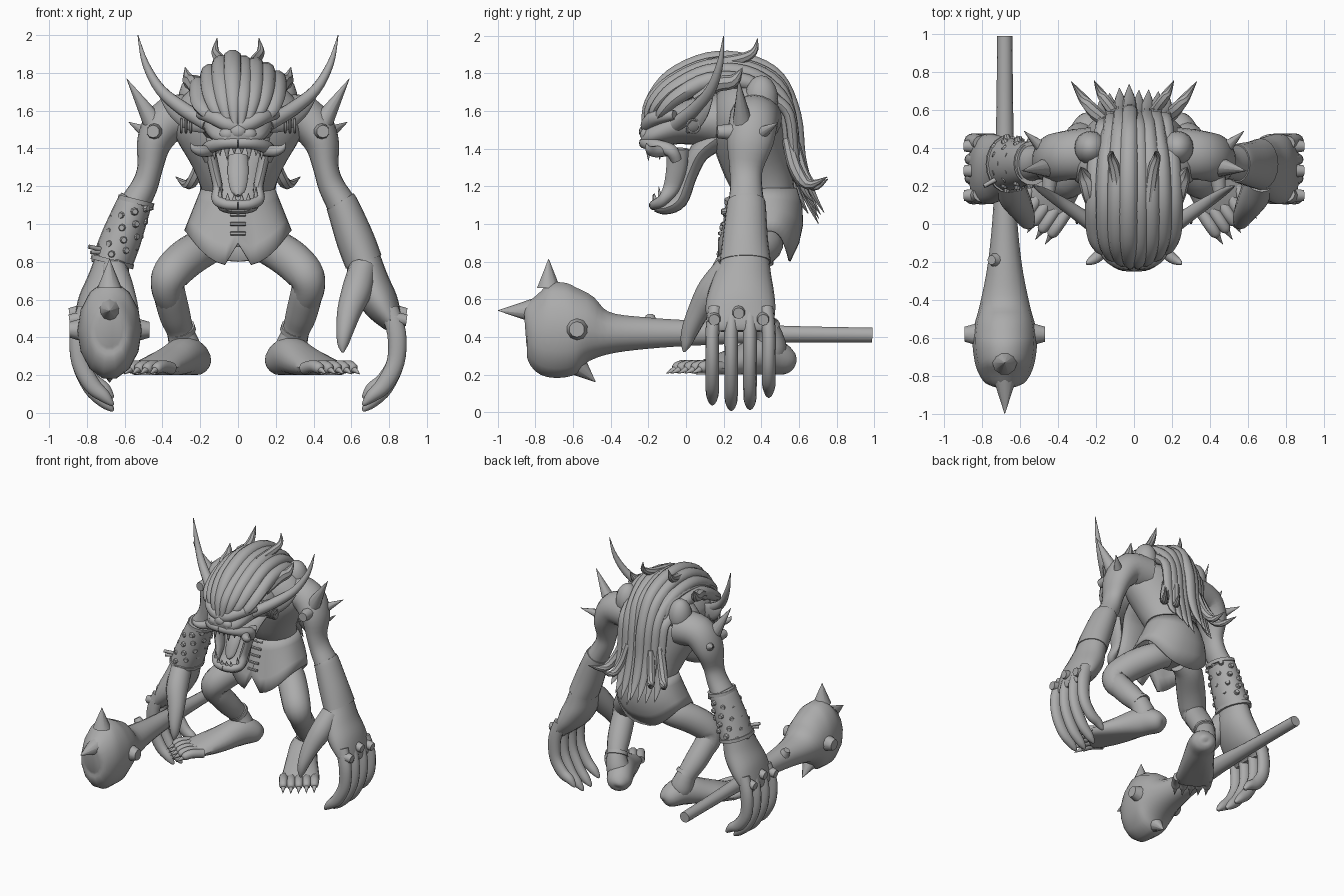
import bpy, bmesh, math
from mathutils import Vector as V

grey = bpy.data.materials.new("stone grey")
grey.diffuse_color = (0.41, 0.41, 0.41, 1)


def finish(name, bm, mirror=False):
    bmesh.ops.recalc_face_normals(bm, faces=bm.faces)
    me = bpy.data.meshes.new(name)
    bm.to_mesh(me)
    bm.free()
    me.materials.append(grey)
    ob = bpy.data.objects.new(name, me)
    bpy.context.collection.objects.link(ob)
    if mirror:
        ob.modifiers.new("mirror", 'MIRROR')
    return ob


def spline(pts, k):
    """Catmull-Rom through (x, y, z, a, b) rows."""
    P = [tuple(p) if len(p) == 5 else tuple(p) + (p[3],) for p in pts]
    P = [P[0]] + P + [P[-1]]
    out = []
    for i in range(1, len(P) - 2):
        for j in range(k):
            t = j / k
            out.append([0.5 * (2 * q + (r - p) * t + (2 * p - 5 * q + 4 * r - s) * t * t
                        + (3 * q - p - 3 * r + s) * t ** 3)
                        for p, q, r, s in zip(*P[i - 1:i + 3])])
    return out + [list(P[-1])]


def add_loft(bm, pts, side=(1, 0, 0), seg=12, k=4, floor=None):
    """Elliptical tube: radius a along side, radius b across it."""
    rows = spline(pts, k)
    rings = []
    for i, r in enumerate(rows):
        c = V(r[:3])
        t = (V(rows[min(i + 1, len(rows) - 1)][:3]) - V(rows[max(i - 1, 0)][:3])).normalized()
        u = V(side) - t * t.dot(V(side))
        u.normalize()
        w = t.cross(u)
        a, b = max(r[3], .001), max(r[4], .001)
        ring = []
        for n in range(seg):
            g = math.tau * n / seg
            p = c + u * a * math.cos(g) + w * b * math.sin(g)
            if floor is not None:
                p.z = max(p.z, floor)
            ring.append(bm.verts.new(p))
        rings.append(ring)
    for A, B in zip(rings, rings[1:]):
        for n in range(seg):
            m = (n + 1) % seg
            bm.faces.new((A[n], A[m], B[m], B[n]))
    bm.faces.new(rings[0])
    bm.faces.new(rings[-1])


def loft(name, pts, mirror=False, **kw):
    return lofts(name, [pts], mirror, **kw)


def lofts(name, paths, mirror=False, **kw):
    bm = bmesh.new()
    for p in paths:
        add_loft(bm, p, **kw)
    return finish(name, bm, mirror)


def any_side(d):
    return (0, 0, 1) if abs(d.z) < .7 * d.length else (1, 0, 0)


def spikes(name, items, mirror=False, end=0, seg=10):
    """Cones or studs given as (base, tip, radius); end scales the tip radius."""
    bm = bmesh.new()
    for a, b, r in items:
        add_loft(bm, [(*a, r), (*b, r * end)], side=any_side(V(b) - V(a)), seg=seg, k=1)
    return finish(name, bm, mirror)


def ball(name, c, s, mirror=False):
    bm = bmesh.new()
    bmesh.ops.create_uvsphere(bm, u_segments=16, v_segments=10, radius=1)
    for v in bm.verts:
        v.co = V(c) + V([v.co[i] * s[i] for i in range(3)])
    return finish(name, bm, mirror)


# body
loft("torso", [(0, .42, .88, .12, .09), (0, .42, 1, .18, .15), (0, .43, 1.15, .185, .15),
               (0, .38, 1.3, .24, .18), (0, .33, 1.5, .35, .2), (0, .33, 1.62, .33, .19),
               (0, .36, 1.71, .24, .13), (0, .37, 1.76, .1, .06)], seg=24)
ball("shoulder_blade", (.23, .4, 1.66), (.085, .09, .13), True)

# arms, hands and fingers
ARM = [(.22, .37, 1.56, .14, .13), (.36, .36, 1.55, .13, .12), (.44, .34, 1.44, .125, .095),
       (.465, .32, 1.3, .09, .068), (.495, .32, 1.2, .085, .07), (.56, .32, 1.08, .1, .082),
       (.62, .315, .92, .115, .095), (.665, .315, .8, .13, .095), (.7, .3, .68, .165, .105),
       (.76, .29, .57, .185, .095), (.82, .29, .47, .175, .055), (.83, .29, .43, .15, .035)]
loft("arm", ARM, True, side=(0, 1, 0), seg=20)
FINGERS = [(.14, .04), (.24, .01), (.34, .015), (.44, .08)]
lofts("finger", [[(.8, y * .9 + .03, .55, .04, .05), (.84, y, .42, .037, .05), (.835, y, .27, .036, .047),
                  (.775, y, .13 + z / 2, .036, .045), (.71, y, .05 + z, .033, .034),
                  (.675, y, z + .015, .02, .018), (.66, y, z, .006)]
                 for y, z in FINGERS], True, side=(0, 1, 0))
loft("thumb", [(.66, .23, .76, .08, .075), (.63, .14, .65, .08, .08), (.59, .07, .54, .06, .065),
               (.565, .02, .43, .045, .045), (.555, 0, .36, .028, .028), (.555, -.01, .32, .006)],
     True, side=(0, 1, 0))
spikes("knuckle_stud", [((.82, y, z), (.893, y, z - .01), .04) for y, z in
                        ((.15, .5), (.28, .535), (.41, .5))], True, end=.75)

# forearm wraps: plain sleeve on one arm, studded bracer on the other
grow = lambda rows, d, s: [(s * x, y, z, a + d, b + d) for x, y, z, a, b in rows]
FORE = [(.54, .32, 1.12, .095, .077)] + ARM[5:8]
loft("sleeve", grow(FORE, .006, 1), side=(0, 1, 0), seg=20)
loft("bracer", grow(FORE, .013, -1), side=(0, 1, 0), seg=20)
for nm, r in (("bracer_top_rim", FORE[0]), ("bracer_bottom_rim", FORE[-1])):
    x, y, z, a, b = r
    loft(nm, grow([(x - .003, y, z + .012, a, b), (x + .003, y, z - .012, a, b)], .021, -1),
         side=(0, 1, 0), seg=20, k=1)
studs = []
for row, (x, z, a, b) in enumerate(((.565, 1.06, .115, .1), (.595, .985, .122, .105),
                                    (.625, .91, .13, .108), (.65, .845, .138, .108))):
    for n in range(9):
        g = math.tau * (n + row % 2 / 2) / 9
        c, s = math.cos(g), math.sin(g)
        studs.append(((-x + b * c * .9, .318 + a * s * .9, z + .03 * c),
                      (-x + (b + .017) * c, .318 + (a + .017) * s, z + .03 * c), .024))
spikes("bracer_stud", studs, end=.6, seg=8)
spikes("bracer_tie", [((-.7, .25, .86), (-.79, .2, .88), .014), ((-.7, .25, .85), (-.78, .2, .85), .012)], end=.8)

# shoulder spikes
spikes("shoulder_spike", [((.45, .3, 1.54), (.59, .28, 1.77), .055),
                          ((.46, .38, 1.47), (.58, .49, 1.54), .045)], True)
spikes("shoulder_stud", [((.44, .25, 1.49), (.45, .165, 1.49), .045)], True, end=.75)

# legs and feet
loft("thigh", [(.06, .44, .91, .08), (.16, .41, .885, .1), (.27, .31, .82, .105),
               (.355, .23, .735, .1), (.375, .24, .66, .085), (.355, .3, .59, .078)],
     True, side=(.6, .8, 0), seg=16)
loft("shin", [(.365, .25, .67, .08), (.36, .28, .62, .085), (.335, .36, .52, .083), (.305, .43, .43, .072),
              (.28, .45, .34, .085), (.26, .45, .27, .07)], True, seg=16)
spikes("shin_wrap", [((.305, .42, .45), (.298, .436, .428), .078)], True, end=1, seg=16)
SD, FD = V((.83, .55, 0)), V((.55, -.83, 0))
loft("foot", [(.19, .57, .26, .01, .01), (.195, .56, .265, .05, .045), (.22, .52, .275, .088, .08),
              (.275, .42, .3, .1, .105), (.36, .28, .265, .118, .085), (.45, .14, .235, .135, .055),
              (.49, .08, .23, .125, .03)], True, side=SD, seg=16, floor=.2)
toes, claws = [], []
for n in range(5):
    o = V((.445, .13, .235)) + SD * (n - 2) * .056
    L = .17 - abs(n - 1) * .008
    toes.append([(*o, .033), (*(o + FD * L * .55 + V((0, 0, .012))), .033), (*(o + FD * L * .9), .028),
                 (*(o + FD * L + V((0, 0, -.005))), .01)])
    claws.append((o + FD * L * .85, o + FD * (L + .05) + V((0, 0, -.03)), .022))
lofts("toe", toes, True, side=SD, floor=.2, seg=10)
spikes("toe_claw", claws, True)

# flared skirt with pointed, slit hem
bm = bmesh.new()
N, rings = 40, []
for t in (0, .25, .5, .75, 1):
    ring = []
    for n in range(N):
        g = math.tau * n / N
        c, s = math.cos(g), math.sin(g)
        hem = .965 - (.185 if s < 0 else .165) * abs(s) ** 2.5
        hem = .9 if n == N * 3 // 4 else hem
        z = 1.19 + (hem - 1.19) * t
        depth = .09 * t if s < 0 else .2 * t * (1 - t) - .035 * t
        cc = math.copysign(abs(c) ** (1 - .25 * t), c)
        ss = math.copysign(abs(s) ** (1 - .25 * t), s)
        ring.append(bm.verts.new(((.195 + .09 * t) * cc, .425 + (.165 + depth) * ss, z)))
    rings.append(ring)
for A, B in zip(rings, rings[1:]):
    for n in range(N):
        bm.faces.new((A[n], A[n - 1], B[n - 1], B[n]))
skirt = finish("skirt", bm)
skirt.modifiers.new("thickness", 'SOLIDIFY').thickness = .012
lofts("skirt_stitch", [[(-.04, y, z, .01), (0, y - .006, z, .01), (.04, y, z, .01)]
                       for z, y in ((.95, .184), (1, .199), (1.05, .215), (1.1, .231), (1.15, .247))],
      side=(0, 0, 1), seg=6)

# head
loft("head", [(0, .32, 1.53, .2, .17), (0, .12, 1.55, .21, .14), (0, -.03, 1.53, .19, .11),
              (0, -.13, 1.49, .165, .08), (0, -.2, 1.46, .13, .055), (0, -.24, 1.455, .07, .035)], seg=20)
loft("brow", [(0, -.2, 1.51, .035), (.06, -.2, 1.53, .04), (.13, -.16, 1.565, .04), (.2, -.06, 1.58, .025)],
     True, side=(0, 0, 1))
ball("nose", (0, -.215, 1.49), (.05, .035, .04))
ball("nostril", (.055, -.21, 1.475), (.045, .035, .035), True)
loft("upper_lip", [(0, -.22, 1.43, .03), (.07, -.21, 1.43, .033), (.13, -.16, 1.415, .035),
                   (.165, -.08, 1.39, .035), (.15, -.05, 1.34, .03)], True, side=(0, 0, 1))
loft("jaw", [(0, .17, 1.46, .17, .07), (0, .07, 1.38, .15, .055), (0, .01, 1.26, .12, .05),
             (0, -.04, 1.13, .115, .05), (0, -.11, 1.085, .105, .035), (0, -.165, 1.085, .07, .02)], seg=16)
loft("jaw_rim", [(.15, -.045, 1.4, .06, .03), (.128, -.05, 1.3, .055, .028), (.108, -.075, 1.2, .045, .027),
                 (.11, -.12, 1.13, .03), (.065, -.16, 1.105, .027), (0, -.17, 1.1, .027)], True, side=(0, 1, .3))
loft("tongue", [(0, .0, 1.36, .05, .025), (0, -.06, 1.27, .055, .025), (0, -.1, 1.18, .04, .02),
                (0, -.12, 1.15, .01)], seg=10)
spikes("upper_tooth", [((x, y, 1.42), (x * .95, y, z), .021) for x, y, z in
                       ((.02, -.205, 1.37), (.06, -.2, 1.335), (.1, -.18, 1.36), (.13, -.14, 1.34))], True)
spikes("lower_tooth", [((x, y, 1.11), (x, y - .01, z), .018) for x, y, z in
                       ((.02, -.165, 1.16), (.055, -.16, 1.165), (.095, -.135, 1.2))], True)
loft("tusk", [(.13, -.1, 1.39, .03), (.19, -.17, 1.385, .03), (.235, -.2, 1.4, .018), (.25, -.21, 1.43, .002)],
     True, side=(0, 0, 1))
loft("ear", [(.15, .0, 1.53, .05, .02), (.25, .05, 1.56, .065, .02), (.34, .1, 1.61, .045, .015),
             (.41, .14, 1.665, .003)], True, side=(0, 0, 1))
lofts("ear_ring", [[(x, .04 + .035 * math.cos(g * .785), 1.52 + .035 * math.sin(g * .785), .007)
                    for g in range(9)] for x in (.25, .275, .3)], True, side=(1, 0, 0), seg=6, k=2)
loft("horn", [(.16, -.05, 1.53, .04), (.29, .05, 1.61, .038), (.41, .13, 1.71, .029),
              (.49, .18, 1.85, .018), (.53, .2, 2, .002)], True, side=(0, 0, 1))

# hair: inner mass plus broad locks swept over the head
loft("hair_mass", [(0, -.19, 1.55, .12, .03), (0, -.1, 1.66, .18, .06), (0, .05, 1.75, .2, .07),
                   (0, .25, 1.79, .2, .07), (0, .42, 1.74, .18, .07), (0, .52, 1.58, .165, .05),
                   (0, .55, 1.35, .15, .035), (0, .6, 1.2, .13, .01)], seg=16)
locks = []
for n in range(8):
    u = (n - 3.5) / 3.5
    d, w = .11 * u * u, (n * 5 % 4 - 1.5) * .01
    locks.append([(u * .12, -.23 + d * .7, 1.53 + d * .2, .015, .01), (u * .17, -.195 + d * .6, 1.65 - d * .5, .038, .028),
                  (u * .2, -.08 + d * .3, 1.77 - d + w, .05, .042), (u * .205, .12, 1.855 - d + w, .052, .048),
                  (u * .195, .32, 1.85 - d + w, .05, .045), (u * .17, .49 - d / 3, 1.765 - d + w, .045, .038),
                  (u * .16, .57 - d / 3 + w, 1.58, .043, .03), (u * .16, .6 - d / 3 + w, 1.35, .038, .025),
                  (u * .17, .65 - d / 3 + w, 1.17 + w, .03, .018), (u * .18, .72 - d / 2 + w, 1.03 + d * .5 + w * 2, .002)])
lofts("hair_lock", locks, seg=10)
lofts("hair_flick", [[(.15, .54, 1.45, .03), (.2, .58, 1.3, .035), (.26, .65, 1.21, .028), (.33, .75, 1.25, .002)],
                     [(.1, .58, 1.42, .03), (.13, .62, 1.28, .03), (.17, .68, 1.2, .025), (.21, .755, 1.24, .002)],
                     [(.2, .05, 1.67, .03), (.235, .16, 1.74, .04), (.26, .25, 1.76, .035), (.28, .3, 1.83, .002)],
                     [(.08, .12, 1.85, .03), (.1, .28, 1.875, .03), (.12, .36, 1.915, .02), (.11, .38, 1.985, .002)]],
      True, seg=8)

# spiked club
CX = -.68
loft("club", [(CX, .99, .41, .04), (CX, .5, .415, .046), (CX, .1, .42, .06, .065), (CX, -.2, .42, .088, .085),
              (CX, -.42, .42, .13, .118), (CX, -.54, .435, .162, .205), (CX, -.63, .435, .17, .255),
              (CX, -.75, .44, .152, .25), (CX, -.83, .45, .11, .16), (CX, -.855, .45, .06, .1)], seg=14)
spikes("club_spike", [((CX, -.73, .66), (CX, -.73, .815), .065), ((CX, -.82, .54), (CX, -1, .54), .062),
                      ((CX, -.58, .25), (CX, -.48, .16), .06)])
spikes("club_stud", [((CX + s * .1, -.58, .44), (CX + s * .212, -.58, .44), .075) for s in (-1, 1)]
       + [((CX - .04, -.19, .46), (CX - .07, -.19, .51), .045)], end=.55)

# smooth shading with sharp creases
for ob in bpy.context.scene.objects:
    ob.select_set(True)
    bpy.context.view_layer.objects.active = ob
bpy.ops.object.shade_smooth_by_angle(angle=math.radians(40))
